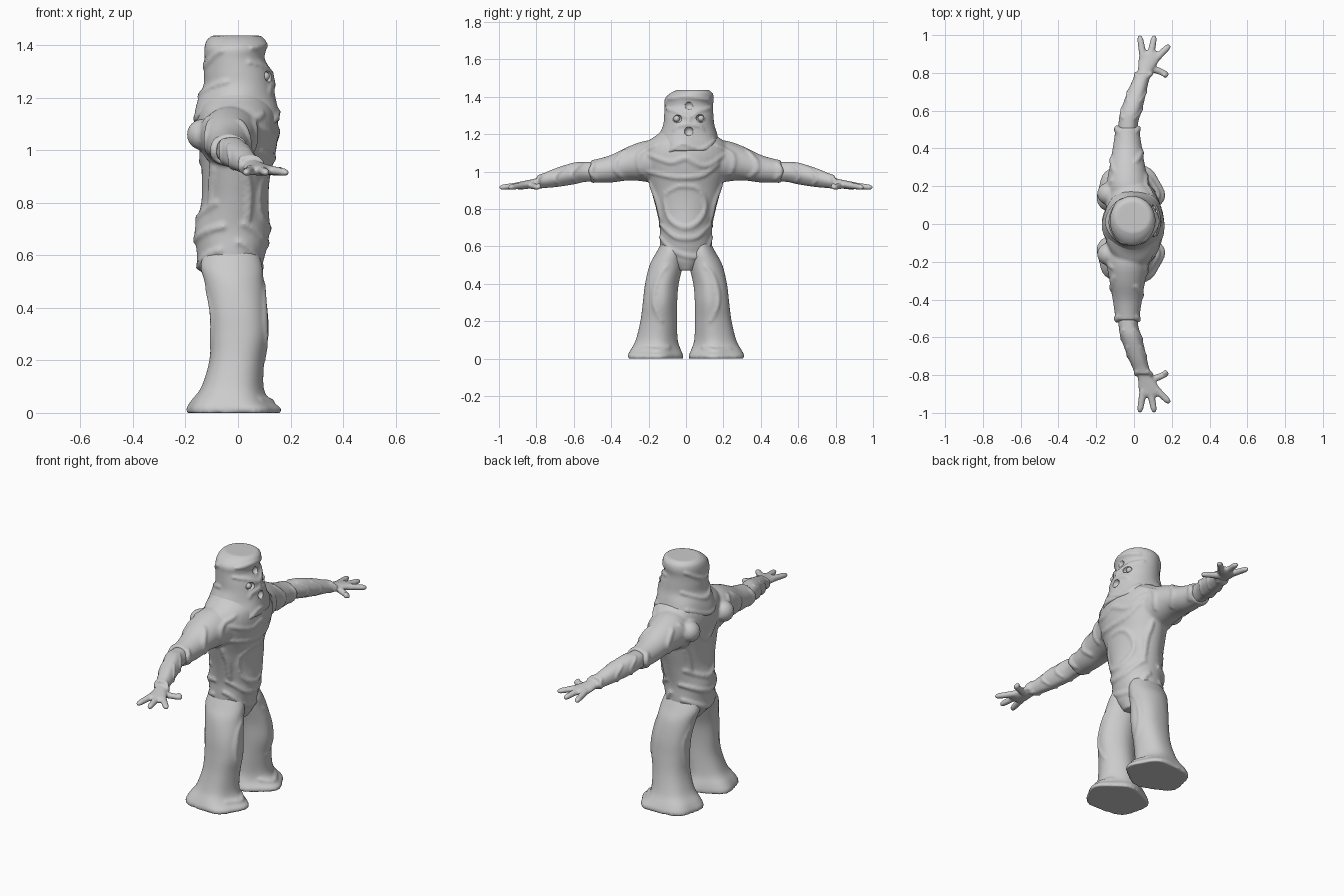
import bpy, bmesh, math
from mathutils import Vector, Matrix
from mathutils.bvhtree import BVHTree

X, Y, Z = Vector((1, 0, 0)), Vector((0, 1, 0)), Vector((0, 0, 1))


def spline(rows, steps):
    """Catmull-Rom interpolation of equal-length tuples."""
    out = []
    for i in range(len(rows) - 1):
        p = [rows[max(0, min(len(rows) - 1, i + k))] for k in (-1, 0, 1, 2)]
        for j in range(steps):
            t = j / steps
            out.append([0.5 * (2 * b + (c - a) * t + (2 * a - 5 * b + 4 * c - d) * t * t
                               + (3 * b - a - 3 * c + d) * t ** 3) for a, b, c, d in zip(*p)])
    return out + [list(rows[-1])]


def loft(bm, rows, u, v, steps=4, n=40, lobes=5, phase=0.0):
    """Closed skin through rings (x, y, z, half width u, half width v, ripple)."""
    loops = []
    for x, y, z, a, b, w in spline(rows, steps):
        ring = []
        for k in range(n):
            t = math.tau * k / n
            f = 1 + w * math.cos(lobes * t + phase)
            ring.append(bm.verts.new(Vector((x, y, z)) + f * (u * a * math.cos(t) + v * b * math.sin(t))))
        loops.append(ring)
    for r, q in zip(loops, loops[1:]):
        for k in range(n):
            bm.faces.new((r[k], r[(k + 1) % n], q[(k + 1) % n], q[k]))
    bm.faces.new(loops[0][::-1])
    bm.faces.new(loops[-1])


def ridges(bm, side, paths, r):
    """Raised folds given as (y, z) paths, dropped onto the skin from +x or -x."""
    tree = BVHTree.FromBMesh(bm)
    for path in paths:
        pts = spline(path, 14)
        for i, (y, z) in enumerate(pts):
            hit = tree.ray_cast(Vector((side, y, z)), -X * side)
            if hit[0]:
                rad = r * (0.65 + 0.35 * math.sin(math.pi * i / (len(pts) - 1)))
                p = hit[0] - X * side * rad * 0.45
                bmesh.ops.create_icosphere(bm, subdivisions=1, radius=rad, matrix=Matrix.Translation(p))


def finish(name, bm, voxel=0.008, smooth=4):
    bmesh.ops.recalc_face_normals(bm, faces=bm.faces)
    me = bpy.data.meshes.new(name)
    bm.to_mesh(me)
    bm.free()
    ob = bpy.data.objects.new(name, me)
    bpy.context.collection.objects.link(ob)
    rm = ob.modifiers.new("fuse", 'REMESH')
    rm.mode, rm.voxel_size, rm.use_smooth_shade = 'VOXEL', voxel, True
    sm = ob.modifiers.new("soften", 'SMOOTH')
    sm.factor, sm.iterations = 0.5, smooth
    return ob


def ball(name, loc, r, scale=(1, 1, 1)):
    bpy.ops.mesh.primitive_uv_sphere_add(segments=24, ring_count=12, radius=r, location=loc)
    ob = bpy.context.object
    ob.name, ob.scale = name, scale
    bpy.ops.object.shade_smooth()
    return ob


# tunic: trunk plus both sleeves
bm = bmesh.new()
trunk = [(.47, -.01, .07, .05), (.52, -.02, .105, .10), (.56, -.03, .122, .135), (.62, -.025, .133, .14),
         (.70, -.022, .143, .14), (.80, -.012, .128, .16), (.90, -.008, .13, .187), (1.0, .0, .145, .215),
         (1.08, -.003, .157, .235), (1.15, -.005, .148, .215), (1.2, -.005, .12, .15), (1.25, 0, .1, .1)]
loft(bm, [(cx, 0, z, rx, ry, 0) for z, cx, rx, ry in trunk], X, Y)
sleeve = [(.08, -.01, 1.04, .125, .12), (.2, -.03, 1.055, .115, .112), (.3, -.035, 1.045, .095, .092),
          (.4, -.035, 1.015, .078, .074), (.48, -.035, 1.003, .066, .063), (.51, -.034, 1.0, .064, .062)]
for s in (1, -1):
    loft(bm, [(x, s * y, z, a, b, 0) for y, x, z, a, b in sleeve], X, Z)

# folds of the tunic, front then back, plus mirrored ones
front = [[(-.2, 1.09), (-.08, 1.05), (0, 1.07), (.1, 1.03), (.2, 1.09)],
         [(-.2, 1.0), (-.05, .97), (.08, .98), (.17, 1.04)],
         [(-.11, .88), (-.04, .92), (.06, .91), (.1, .82), (.07, .74), (0, .70), (-.08, .74), (-.11, .82), (-.11, .88)],
         [(-.135, .65), (-.07, .58), (.03, .545), (.1, .57), (.135, .65)],
         [(-.135, .72), (-.05, .65), (.05, .65), (.13, .72)]]
back = [[(-.13, .62), (0, .56), (.13, .62)], [(-.135, .71), (0, .66), (.135, .71)],
        [(-.13, .8), (0, .74), (.13, .8)], [(-.12, 1.08), (0, .96), (.12, 1.08)]]
for s in (1, -1):
    front += [[(s * .19, .94), (s * .15, .84), (s * .13, .74)], [(s * .16, 1.14), (s * .25, 1.08), (s * .24, .99)],
              [(s * .33, 1.11), (s * .38, 1.03), (s * .34, .97)], [(s * .49, 1.04), (s * .505, 1.0), (s * .48, .96)]]
    back += [[(s * .23, 1.12), (s * .17, 1.02), (s * .12, .88), (s * .1, .78)],
             [(s * .28, 1.11), (s * .34, 1.04), (s * .3, .98)], [(s * .49, 1.04), (s * .505, 1.0), (s * .48, .96)]]
ridges(bm, 1, front, .02)
ridges(bm, -1, back, .022)
for s in (1, -1):
    bmesh.ops.create_icosphere(bm, subdivisions=3, radius=.06, matrix=Matrix.Translation((-.135, s * .16, 1.06)))
finish("tunic", bm)

# legs with flared, rippled hems
leg = [(0, -.02, .168, .178, .146, .05), (.02, -.02, .168, .176, .146, .05), (.05, -.03, .165, .147, .132, .04),
       (.1, -.022, .158, .118, .112, .02), (.2, -.005, .147, .105, .098, .015), (.3, .005, .14, .111, .092, .015),
       (.4, 0, .13, .111, .09, .015), (.5, -.015, .105, .113, .09, 0), (.56, -.025, .085, .118, .078, 0),
       (.62, -.025, .07, .1, .06, 0)]
for s, name in ((1, "leg_left"), (-1, "leg_right")):
    bm = bmesh.new()
    loft(bm, [(x, s * y, z, a, b, w) for z, x, y, a, b, w in leg], X, Y * s, phase=1.0)
    ridges(bm, 1, [[(s * .1, .5), (s * .15, .42), (s * .17, .3), (s * .13, .2)],
                   [(s * .09, .06), (s * .15, .04), (s * .24, .05)]], .018)
    ridges(bm, -1, [[(s * .12, .48), (s * .16, .38), (s * .15, .25)]], .016)
    finish(name, bm)

# forearms with wrist cuffs, palms, three fingers and a thumb
arm = [(.44, -.035, 1.0, .05, .05), (.54, -.03, .998, .052, .053), (.6, -.015, .99, .056, .058),
       (.7, .015, .967, .05, .05), (.76, .035, .952, .044, .04), (.795, .05, .944, .046, .037)]
palm = [(.77, .045, .945, .034, .026), (.82, .063, .935, .042, .024), (.87, .08, .927, .056, .022),
        (.9, .083, .924, .053, .019), (.915, .083, .923, .04, .012)]
fingers = [((.05, .88), (.03, .995)), ((.085, .88), (.108, .995)), ((.11, .87), (.188, .945)), ((.07, .835), (.18, .79))]
for s, name in ((1, "arm_left"), (-1, "arm_right")):
    bm = bmesh.new()
    loft(bm, [(x, s * y, z, a, b, .02) for y, x, z, a, b in arm], X, Z, phase=.6)
    loft(bm, [(x, s * y, z, a, b, 0) for y, x, z, a, b in palm], X, Z)
    for (x0, y0), (x1, y1) in fingers:
        d = Vector((x1 - x0, s * (y1 - y0), 0))
        side = d.normalized().cross(Z)
        rows = [(x0 + d.x * t, s * y0 + d.y * t, .927 - .012 * t, r, r * .9, 0)
                for t, r in ((0, .021), (.5, .018), (.85, .016), (.97, .011), (1.03, .004))]
        loft(bm, rows, side, Z, steps=3, n=16)
    for side in (1, -1):
        ridges(bm, side, [[(s * .56, 1.04), (s * .61, .99), (s * .59, .945)],
                          [(s * .65, 1.02), (s * .7, .97), (s * .68, .93)],
                          [(s * .78, .975), (s * .795, .945), (s * .78, .915)]], .013)
    finish(name, bm, .006, 3)

# hooded head with flat crown and a draped collar
bm = bmesh.new()
head = [(1.11, .0, .01, .16, .165, .05), (1.15, -.003, .01, .158, .172, .03), (1.2, -.003, .014, .147, .155, .015),
        (1.25, .003, .015, .134, .137, 0), (1.3, -.002, .015, .128, .132, 0), (1.35, -.012, .015, .115, .129, 0),
        (1.39, -.01, .018, .118, .131, 0), (1.42, -.007, .03, .112, .112, 0), (1.437, -.007, .037, .092, .083, 0)]
loft(bm, [(x, y, z, a, b, w) for z, x, y, a, b, w in head], X, Y, phase=2.0)
ridges(bm, 1, [[(-.1, 1.335), (-.04, 1.315), (.015, 1.29), (.07, 1.32), (.13, 1.34)],
               [(-.09, 1.39), (0, 1.4), (.12, 1.385)], [(.015, 1.3), (.015, 1.26)],
               [(-.06, 1.22), (-.03, 1.245), (.06, 1.245), (.09, 1.22)],
               [(-.12, 1.16), (-.09, 1.11), (-.02, 1.145), (.08, 1.12), (.15, 1.165)]], .017)
ridges(bm, -1, [[(-.1, 1.38), (0, 1.32), (.12, 1.38)], [(-.11, 1.26), (.015, 1.21), (.13, 1.26)],
                [(-.13, 1.17), (0, 1.12), (.14, 1.17)]], .018)
hood = finish("head", bm, .007, 4)

# hollows for eyes, forehead and mouth, with eyeballs inside
for i, (x, y, z, r, sc) in enumerate([(.118, -.05, 1.282, .024, (1, 1.2, .9)), (.115, .08, 1.284, .024, (1, 1.2, .9)),
                                      (.112, .015, 1.352, .024, (1, 1, .9)), (.142, .015, 1.215, .024, (1, 1, 1))]):
    cut = ball("hollow_cutter", (x, y, z), r, sc)
    cut.hide_render = True
    cut.display_type = 'WIRE'
    mod = hood.modifiers.new("hollow", 'BOOLEAN')
    mod.operation, mod.object = 'DIFFERENCE', cut
    if i < 2:
        ball("eye", (x - .014, y, z), .017)
